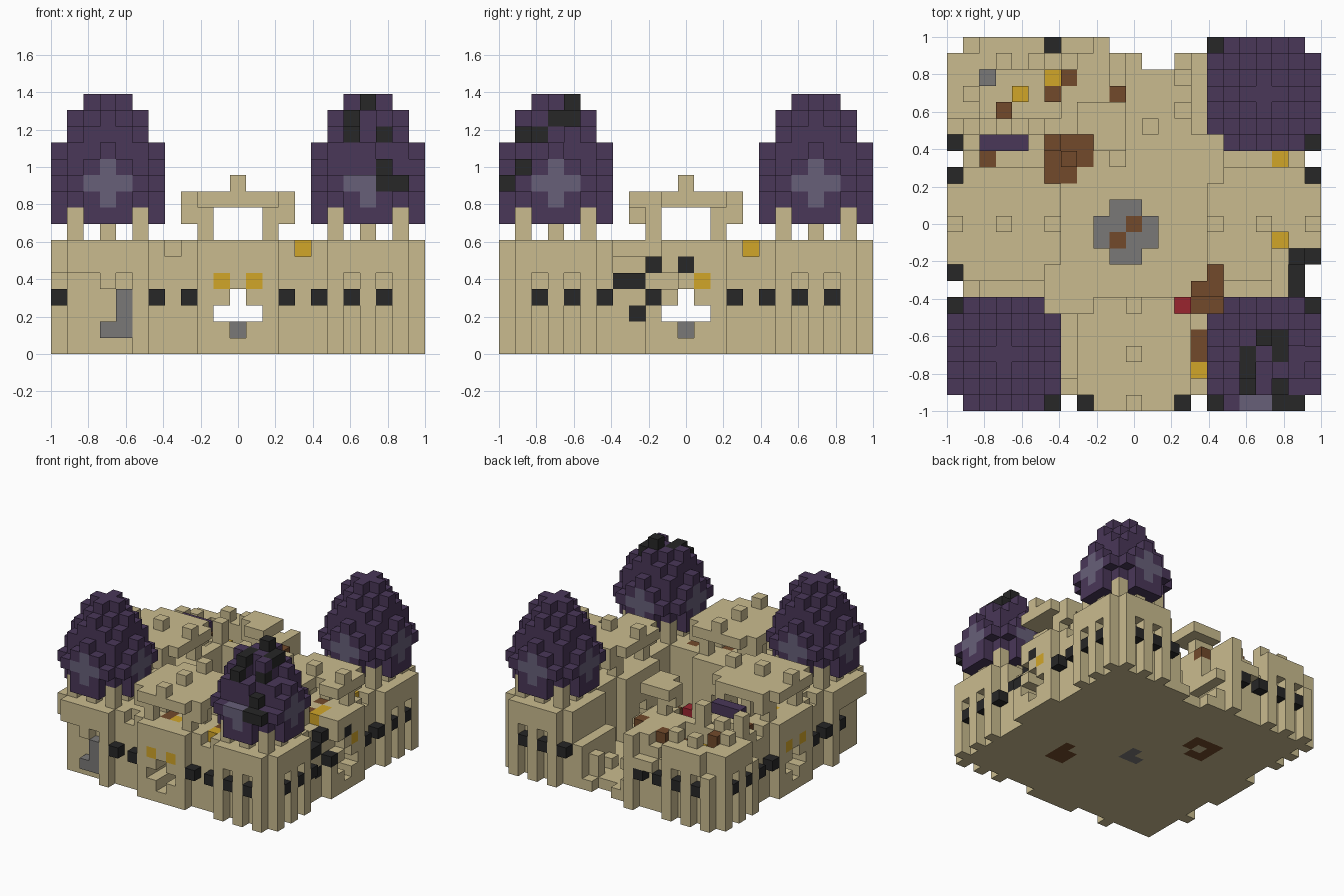
import bpy, bmesh
from itertools import product
from mathutils import Vector

N = 23
U = 2 / N
cube = bpy.data.objects.get("Cube")
if cube:
    bpy.data.objects.remove(cube)

COLOURS = {
    "sandstone": (0.590, 0.500, 0.275),
    "plum": (0.067, 0.038, 0.099),
    "lilac": (0.135, 0.115, 0.190),
    "charcoal": (0.020, 0.020, 0.020),
    "gold": (0.640, 0.380, 0.022),
    "brown": (0.168, 0.068, 0.024),
    "red": (0.320, 0.018, 0.028),
    "grey": (0.195, 0.190, 0.185),
}
mats = []
for name, rgb in COLOURS.items():
    m = bpy.data.materials.new(name)
    m.use_nodes = True
    m.diffuse_color = (*rgb, 1)
    m.node_tree.nodes["Principled BSDF"].inputs["Base Color"].default_value = (*rgb, 1)
    mats.append(m)
NAMES = list(COLOURS)

blocks = {}  # grid cell -> (part, colour)


def box(i0, i1, j0, j1, k0, k1):
    return list(product(range(i0, i1 + 1), range(j0, j1 + 1), range(k0, k1 + 1)))


def turn(cells, n):
    """Quarter turns about the centre of the castle."""
    for _ in range(n):
        cells = [(N - 1 - j, i, k) for i, j, k in cells]
    return cells


def put(part, colour, cells, n=0):
    for c in turn(cells, n):
        blocks[c] = (part, colour)


def cut(cells, n=0):
    for c in turn(cells, n):
        blocks.pop(c, None)


def paint(colour, cells):
    for c in cells:
        if c in blocks:
            blocks[c] = (blocks[c][0], colour)


def rounded(i0, j0, k0, k1):
    """Seven-wide square block with its four corners left out."""
    return [(i, j, k) for i, j, k in box(i0, i0 + 6, j0, j0 + 6, k0, k1)
            if not (i - i0 in (0, 6) and j - j0 in (0, 6))]


def disc(r, k):
    return [(i, j, k) for i, j, k in box(0, 6, 0, 6, k, k)
            if (i - 3) ** 2 + (j - 3) ** 2 <= r * r]


# Courtyard floor
put("floor", "sandstone", box(1, 21, 1, 21, 0, 0))

# Towers, gatehouses and linking walls on four sides
for n in range(4):
    put("tower", "sandstone", rounded(0, 0, 0, 6), n)
    put("gatehouse", "sandstone", rounded(8, 0, 0, 6), n)
    for i in (7, 15):
        put("wall", "sandstone", box(i, i, 1, 5, 0, 5), n)
        put("wall", "sandstone", box(i, i, 2, 5, 6, 6), n)
    # posts and raised gate roof
    for i, j in product((9, 13), (1, 3, 5)):
        put("gate_post", "sandstone", box(i, i, j, j, 7, 8), n)
    for i in (8, 14):
        put("gate_bracket", "sandstone", [(i, 1, 8), (i, 5, 8)], n)
    put("gate_roof", "sandstone", rounded(8, 0, 9, 9), n)
    put("finial", "sandstone", [(11, j, 10) for j in (0, 3, 6)], n)

for n in range(4):
    # facade slots and doorway
    for i in (2, 4, 18, 20):
        cut(box(i, i, 0, 0, 0, 4), n)
    cut(box(11, 11, 0, 6, 1, 3) + box(10, 12, 0, 6, 2, 2), n)
    # lamps along the facade and beside the door
    lamps = [2, 4, 6, 8, 14, 16, 18, 20]
    if n == 0:
        lamps = lamps[2:]
    put("lamp", "charcoal", [(i, 0, 3) for i in lamps], n)
    put("door_lamp", "gold", [(10, 0, 4), (12, 0, 4)], n)
    # crates and chests sunk into the platform below the gate roof
    paint("brown", turn([(10, 2, 6), (10, 3, 6), (12, 3, 6)], n))
    paint("gold", turn([(11, 2, 6)], n))

# Domes on three towers
RADII = {8: 3.2, 9: 3.2, 10: 3.65, 11: 3.2, 12: 3.0, 13: 2.3, 14: 2.0, 15: 1.1}
for n in range(3):
    for k, r in RADII.items():
        put("dome", "plum", disc(r, k), n)
    for i, j in product((1, 3, 5), (1, 3, 5)):
        if (i, j) != (3, 3):
            top = 7 if 3 in (i, j) else 8
            put("dome_post", "sandstone", box(i, i, j, j, 7, top), n)
    # pale cross on each side of the dome
    cross = [(3, k) for k in (9, 10, 11)] + [(2, 10), (4, 10)]
    for a, k in cross:
        paint("lilac", turn([(a, 0, k), (a, 6, k), (0, a, k), (6, a, k)], n))

# Scorched, broken dome
cut(box(18, 20, 2, 4, 15, 15) + box(20, 20, 0, 1, 12, 14) + box(18, 20, 0, 0, 11, 12))
cut(box(21, 22, 0, 1, 11, 12) + box(21, 21, 2, 3, 13, 14) + box(19, 19, 1, 2, 13, 14))
put("scorch", "charcoal", [
    (21, 0, 10), (20, 0, 10), (20, 1, 11), (20, 2, 13), (20, 3, 14), (20, 4, 14),
    (19, 4, 15), (18, 1, 13), (18, 2, 14), (18, 3, 14)])

# Ruined tower: hollow top, jagged rim and the remains of its dome
cut(box(2, 5, 18, 20, 5, 6) + box(2, 4, 16, 16, 6, 6) + box(6, 6, 18, 21, 5, 6))
cut([(0, 17, 5), (0, 17, 6), (1, 22, 5), (1, 22, 6), (2, 15, 6)])
put("dome_post", "sandstone", box(1, 1, 17, 17, 7, 8) + box(5, 5, 17, 17, 7, 8)
    + [(3, 17, 7), (1, 19, 7), (5, 21, 7), (3, 21, 7)])
put("fallen_rib", "plum", box(2, 4, 16, 16, 8, 8))

# Breach in the back gatehouse
cut(box(11, 14, 16, 22, 1, 10) + box(8, 10, 19, 22, 7, 10) + box(10, 10, 16, 18, 7, 8))
cut(box(10, 10, 20, 22, 4, 6) + box(10, 14, 22, 22, 0, 10) + box(12, 13, 21, 21, 0, 10))
cut(box(15, 15, 17, 21, 4, 6))
put("rubble", "sandstone", [(12, 17, 1), (14, 18, 1), (14, 20, 1), (14, 20, 2), (10, 15, 1),
                            (7, 22, 4), (8, 22, 4)])

# Breach in the right wall
cut(box(22, 22, 7, 9, 4, 6) + box(20, 22, 7, 9, 6, 10) + box(20, 20, 10, 10, 7, 9))
cut([(22, 8, 1), (22, 8, 2), (22, 8, 3), (22, 10, 4), (21, 8, 5)])
put("scorch", "charcoal", [(21, 7, 4), (21, 8, 4), (21, 9, 5), (22, 9, 3),
                           (21, 8, 2), (22, 11, 5)])
cut([(21, 7, 5)])
put("lamp", "gold", [(20, 10, 6), (20, 15, 6)])

# Crumbled front corner
cut(box(2, 4, 0, 0, 0, 3) + box(0, 0, 1, 3, 0, 4) + box(1, 1, 0, 0, 0, 4))
put("broken_stone", "grey", [(4, 0, 1), (4, 0, 2), (4, 0, 3), (3, 0, 1)])

# Well in the middle of the courtyard
put("well", "grey", box(9, 12, 10, 11, 1, 1) + box(10, 11, 9, 12, 1, 1))
paint("brown", [(11, 11, 1), (10, 10, 1)])
paint("grey", [(10, 10, 0), (11, 11, 0), (11, 10, 0)])

# Scorched earth and carpet on the floor
paint("brown", box(6, 8, 14, 16, 0, 0) + box(15, 16, 6, 8, 0, 0))
paint("sandstone", [(8, 14, 0), (7, 15, 0), (15, 8, 0)])
put("timber", "brown", [(7, 15, 1), (6, 16, 1), (15, 7, 1), (16, 7, 1), (16, 8, 1)])
put("carpet", "red", [(14, 6, 1)])

# Crates and lights on the walls
put("crate", "brown", [(15, 3, 6), (15, 4, 6), (2, 15, 6), (3, 18, 6), (3, 18, 5),
                       (6, 19, 5), (7, 20, 6)])
put("hearth", "grey", [(2, 20, 5)])
put("lamp", "gold", [(15, 2, 6), (4, 19, 5), (6, 20, 5)])

# Turn the cells of each part into one mesh of exposed faces
DIRS = [Vector(d) for d in ((1, 0, 0), (-1, 0, 0), (0, 1, 0), (0, -1, 0), (0, 0, 1), (0, 0, -1))]
parts = {}
for cell, (part, colour) in blocks.items():
    parts.setdefault(part, []).append((cell, NAMES.index(colour)))

for part, cells in parts.items():
    bm = bmesh.new()
    used = sorted({c for _, c in cells})
    for cell, colour in cells:
        mid = Vector((cell[0] - 11, cell[1] - 11, cell[2] + 0.5))
        for d in DIRS:
            if tuple(int(a + b) for a, b in zip(cell, d)) in blocks:
                continue
            s = Vector((d.y, d.z, d.x)) / 2
            t = d.cross(s)
            f = bm.faces.new([bm.verts.new((mid + d / 2 + p) * U)
                              for p in (s + t, t - s, -s - t, s - t)])
            f.material_index = used.index(colour)
    bmesh.ops.remove_doubles(bm, verts=bm.verts, dist=0.001)
    mesh = bpy.data.meshes.new(part)
    bm.to_mesh(mesh)
    bm.free()
    for c in used:
        mesh.materials.append(mats[c])
    bpy.context.collection.objects.link(bpy.data.objects.new(part, mesh))
